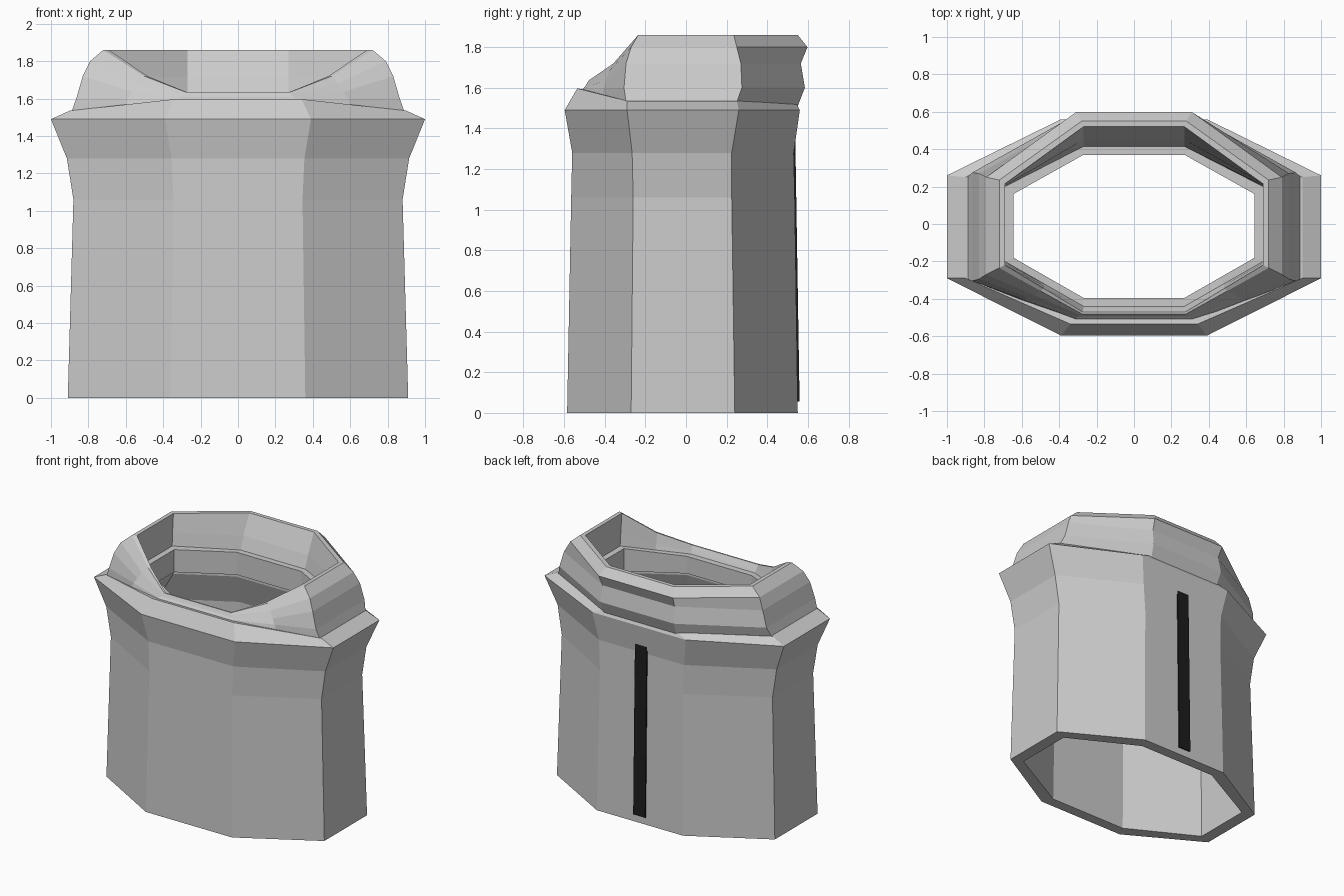
import bpy, bmesh

# Each ring: side x, side front y, side back y, side z | front half x, y, z | back half x, y, z
BODY = [
    (.91, -.27, .24, 0,     .36, -.585, 0,     .36, .55, 0),
    (.88, -.26, .225, 1.06, .345, -.565, 1.06, .345, .535, 1.06),
    (.915, -.265, .225, 1.28, .355, -.56, 1.28, .355, .53, 1.28),
    (1.0, -.29, .26, 1.49,  .39, -.597, 1.49,  .39, .56, 1.49),
    (.90, -.29, .25, 1.535, .34, -.535, 1.597, .31, .545, 1.52),
    (.66, -.19, .17, 1.53,  .28, -.41, 1.575,  .28, .38, 1.51),
    (.66, -.19, .17, 1.43,  .28, -.41, 1.43,   .28, .38, 1.43),
    (.80, -.225, .19, 1.2,  .31, -.49, 1.2,    .31, .46, 1.2),
    (.82, -.235, .205, 0,   .32, -.505, 0,     .32, .47, 0),
]
COLLAR = [
    (.89, -.295, .25, 1.53, .33, -.515, 1.57,  .30, .55, 1.51),
    (.865, -.305, .275, 1.60, .31, -.505, 1.598, .31, .585, 1.60),
    (.83, -.295, .27, 1.72, .30, -.495, 1.608, .30, .565, 1.72),
    (.79, -.27, .25, 1.80,  .285, -.488, 1.62, .31, .598, 1.80),
    (.72, -.235, .235, 1.86, .28, -.48, 1.635, .28, .55, 1.86),
    (.69, -.22, .215, 1.86, .275, -.47, 1.635, .27, .52, 1.86),
    (.69, -.208, .205, 1.72, .27, -.45, 1.60,  .27, .45, 1.715),
    (.69, -.20, .20, 1.62,  .27, -.44, 1.58,   .27, .415, 1.62),
    (.645, -.18, .16, 1.62, .27, -.395, 1.58,  .27, .37, 1.62),
    (.645, -.18, .16, 1.45, .27, -.395, 1.45,  .27, .37, 1.45),
]


def half_ring(r, sag):
    x, y0, y1, z, fx, fy, fz, bx, by, bz = r
    pts = [(fx, fy, fz), (x, y0, z), (x, y1, z), (bx, by, bz)]
    if sag is not None:  # extra point gives the collar its scooped front
        drop = sag if z > 1.7 else 0
        pts.insert(1, ((fx + x) / 2, (fy + y0) / 2, (fz + z) / 2 - drop))
    return pts


def make_shell(name, rings, sag=None):
    """Loft mirrored rings into a closed hollow shell."""
    bm = bmesh.new()
    loops = []
    for r in rings:
        h = half_ring(r, sag)
        full = h + [(-x, y, z) for x, y, z in reversed(h)]
        loops.append([bm.verts.new(p) for p in full])
    n = len(loops[0])
    for i, a in enumerate(loops):
        b = loops[(i + 1) % len(loops)]
        for j in range(n):
            k = (j + 1) % n
            bm.faces.new((a[j], a[k], b[k], b[j]))
    return finish(name, bm)


def finish(name, bm):
    bmesh.ops.recalc_face_normals(bm, faces=bm.faces)
    me = bpy.data.meshes.new(name)
    bm.to_mesh(me)
    bm.free()
    ob = bpy.data.objects.new(name, me)
    bpy.context.collection.objects.link(ob)
    return ob


# Tapered hollow body and scooped collar
make_shell("body_shell", BODY)
make_shell("collar", COLLAR, sag=.028)

# Dark strip leaning along the back panel
bm = bmesh.new()
bmesh.ops.create_cube(bm, size=1)
for v in bm.verts:
    top, out = v.co.z > 0, v.co.y > 0
    v.co = (v.co.x * .1,
            (.538 if top else .559) if out else (.515 if top else .535),
            1.34 if top else .055)
strip = finish("back_strip", bm)
black = bpy.data.materials.new("black")
black.diffuse_color = (.012, .012, .012, 1)
strip.data.materials.append(black)
